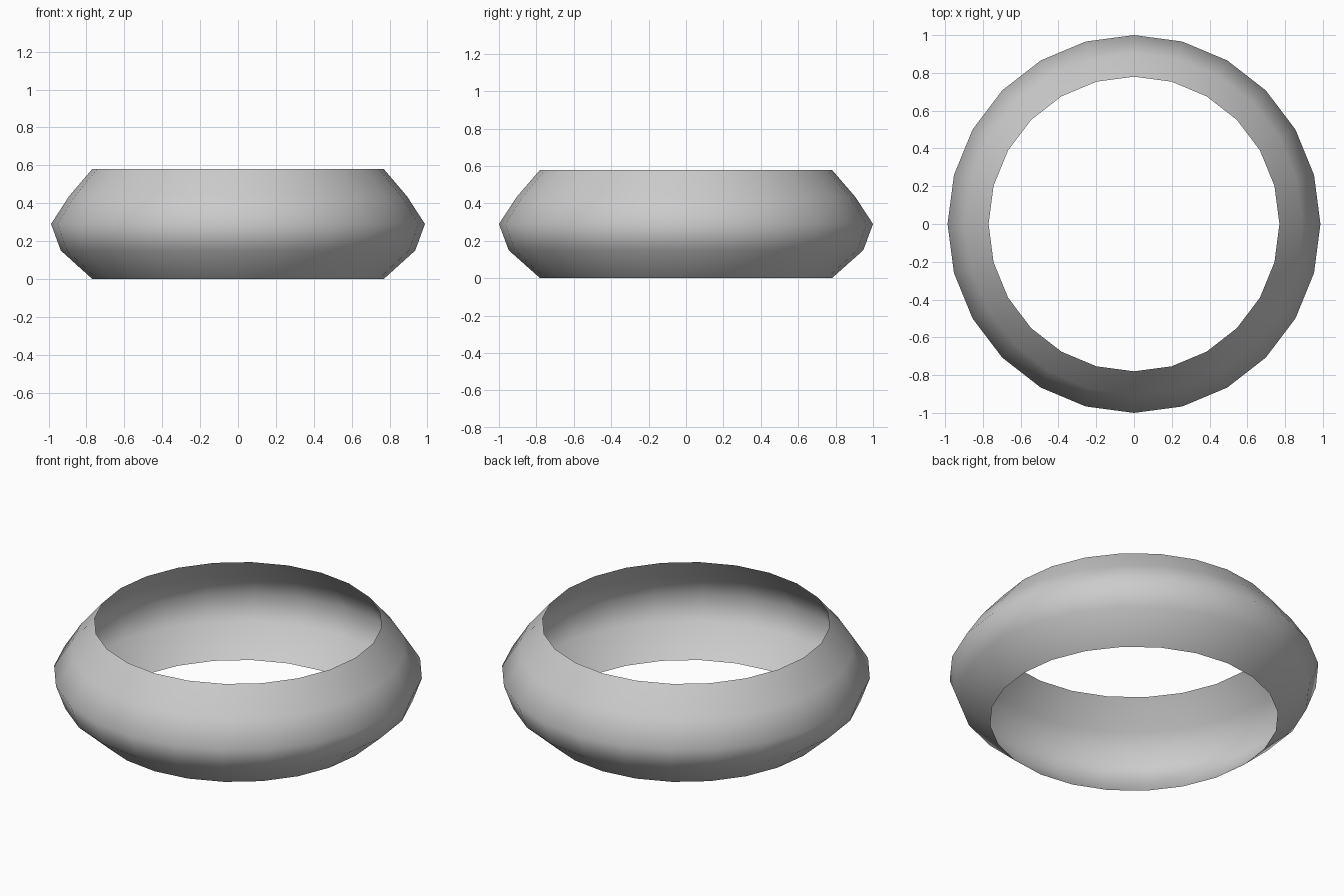
import bpy, bmesh, math
from mathutils import Vector

if "Cube" in bpy.data.objects:
    bpy.data.objects.remove(bpy.data.objects["Cube"])

SIDES = 24
# Profile of the open band: (radius, height)
PROFILE = [(0.78, 0.0), (0.948, 0.15), (1.0, 0.29), (0.905, 0.435), (0.78, 0.58)]

# Thin bulging band, revolved about z and slightly narrower in x
bm = bmesh.new()
verts = [bm.verts.new((0, r, z)) for r, z in PROFILE]
edges = [bm.edges.new(pair) for pair in zip(verts, verts[1:])]
bmesh.ops.spin(bm, geom=verts + edges, cent=(0, 0, 0), axis=(0, 0, 1),
               angle=math.tau, steps=SIDES, use_merge=False)
bmesh.ops.remove_doubles(bm, verts=bm.verts[:], dist=0.0005)
bmesh.ops.scale(bm, vec=Vector((0.987, 1, 1)), verts=bm.verts[:])
bmesh.ops.recalc_face_normals(bm, faces=bm.faces[:])

# Make sure the faces point outward
face = bm.faces[:][0]
if face.normal.dot(Vector((*face.calc_center_median().xy, 0))) < 0:
    bmesh.ops.reverse_faces(bm, faces=bm.faces[:])
for f in bm.faces:
    f.smooth = True

mesh = bpy.data.meshes.new("ring_band")
bm.to_mesh(mesh)
bm.free()
ring = bpy.data.objects.new("ring_band", mesh)
bpy.context.collection.objects.link(ring)
